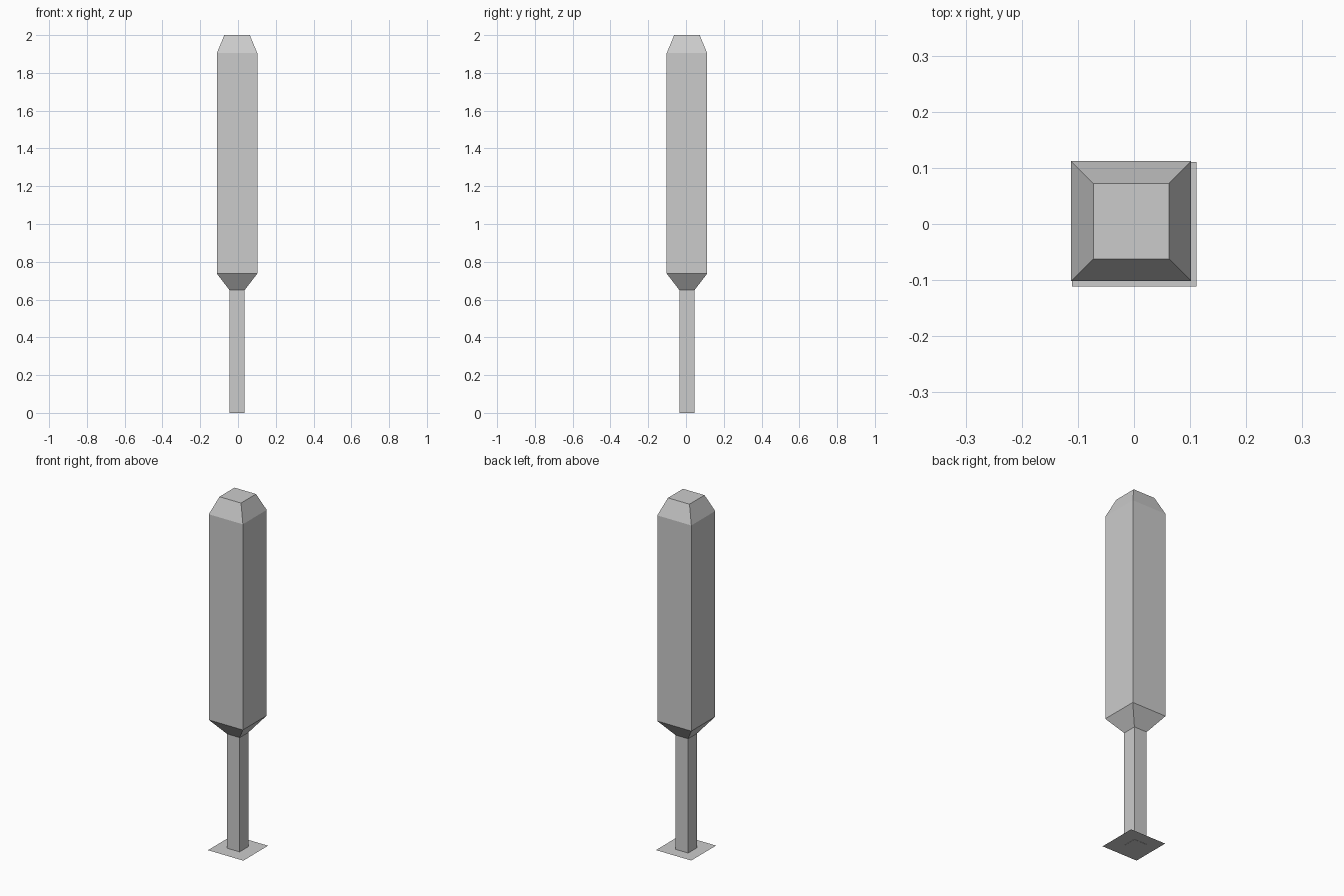
import bpy, bmesh

if "Cube" in bpy.data.objects:
    bpy.data.objects.remove(bpy.data.objects["Cube"])

CX, CY = -0.005, 0.005  # axis of the bollard, slightly off the base sheet


def add_object(name, bm):
    bmesh.ops.recalc_face_normals(bm, faces=bm.faces)
    mesh = bpy.data.meshes.new(name)
    bm.to_mesh(mesh)
    bm.free()
    obj = bpy.data.objects.new(name, mesh)
    bpy.context.collection.objects.link(obj)
    return obj


def square(bm, cx, cy, half, z):
    return [bm.verts.new((cx + sx * half, cy + sy * half, z))
            for sx, sy in ((-1, -1), (1, -1), (1, 1), (-1, 1))]


# Post: square rings (half width, height) for pole, flare, body and chamfered top
profile = [(0.04, 0.0), (0.04, 0.65), (0.107, 0.737), (0.107, 1.905), (0.0675, 2.0)]
bm = bmesh.new()
rings = [square(bm, CX, CY, half, z) for half, z in profile]
for low, high in zip(rings, rings[1:]):
    for i in range(4):
        j = (i + 1) % 4
        bm.faces.new((low[i], low[j], high[j], high[i]))
bm.faces.new(rings[0][::-1])
bm.faces.new(rings[-1])
add_object("post", bm)

# Base: thin ground sheet with no thickness
bm = bmesh.new()
bm.faces.new(square(bm, 0.0005, -0.0005, 0.111, 0.001))
add_object("base_sheet", bm)
